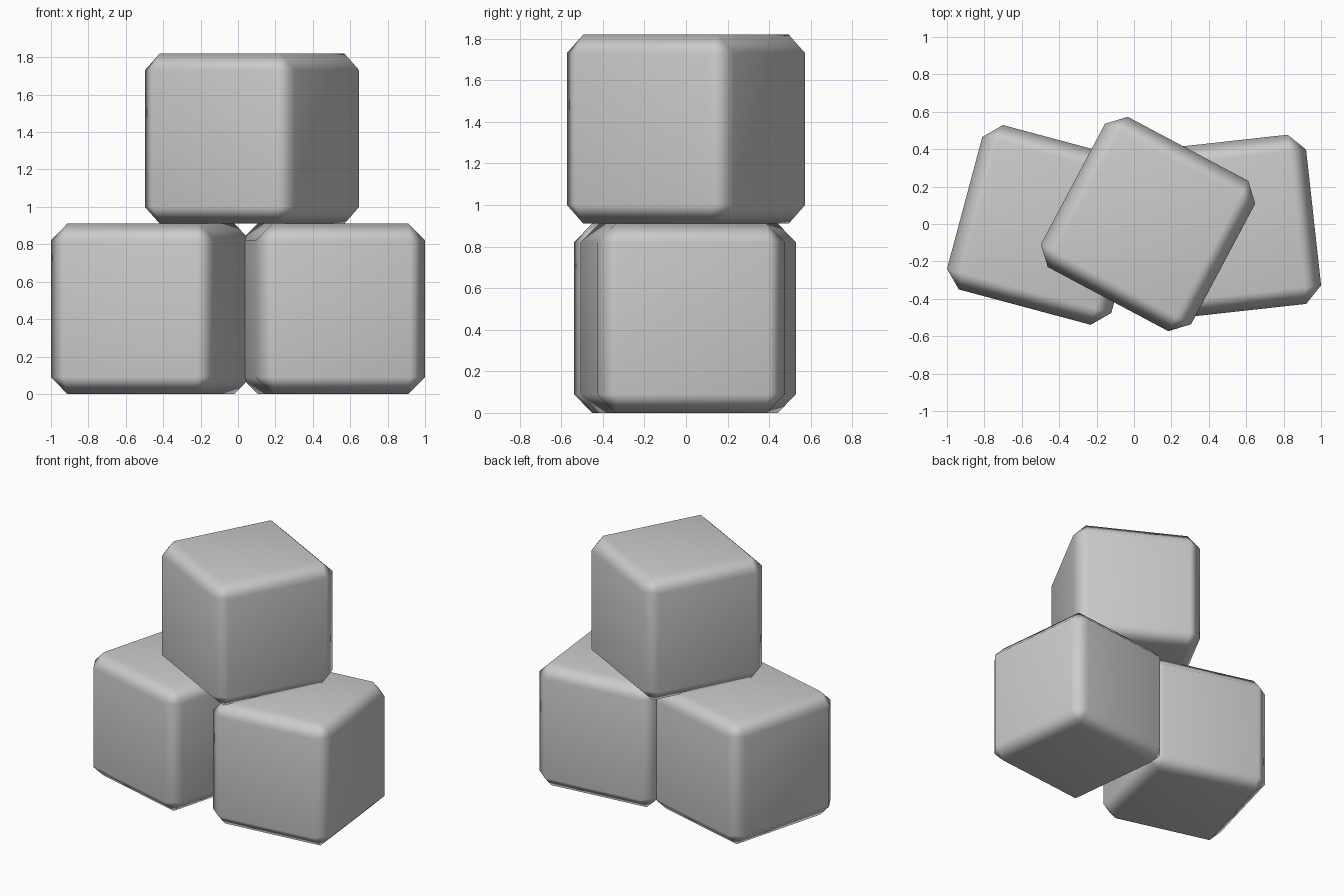
import bpy
from math import radians

# Remove the default cube
default = bpy.data.objects.get("Cube")
if default:
    bpy.data.objects.remove(default, do_unlink=True)

SIDE = 0.91
BEVEL = 0.09

# Single plain grey
grey = bpy.data.materials.new("light grey")
grey.use_nodes = True
colour = (0.6, 0.6, 0.6, 1.0)
grey.diffuse_color = colour
for node in grey.node_tree.nodes:
    if node.type == 'BSDF_PRINCIPLED':
        node.inputs["Base Color"].default_value = colour


def block(name, x, y, level, turn):
    """Chamfered cube resting on the given level, turned about z."""
    bpy.ops.mesh.primitive_cube_add(
        size=SIDE, location=(x, y, SIDE * (level + 0.5)),
        rotation=(0, 0, radians(turn)))
    ob = bpy.context.object
    ob.name = name
    ob.data.name = name
    ob.data.materials.append(grey)
    bpy.ops.object.shade_smooth()
    # Single chamfer whose shading blends softly into the flat sides
    bevel = ob.modifiers.new("chamfer", 'BEVEL')
    bevel.width = BEVEL
    bevel.segments = 1
    normals = ob.modifiers.new("soft_edges", 'WEIGHTED_NORMAL')
    normals.weight = 50
    return ob


# Two blocks on the ground, one stacked across them
block("lower_right_block", -0.466, -0.005, 0, -15)
block("lower_left_block", 0.508, -0.015, 0, 6.3)
block("top_block", 0.075, 0.0, 1, -28)
